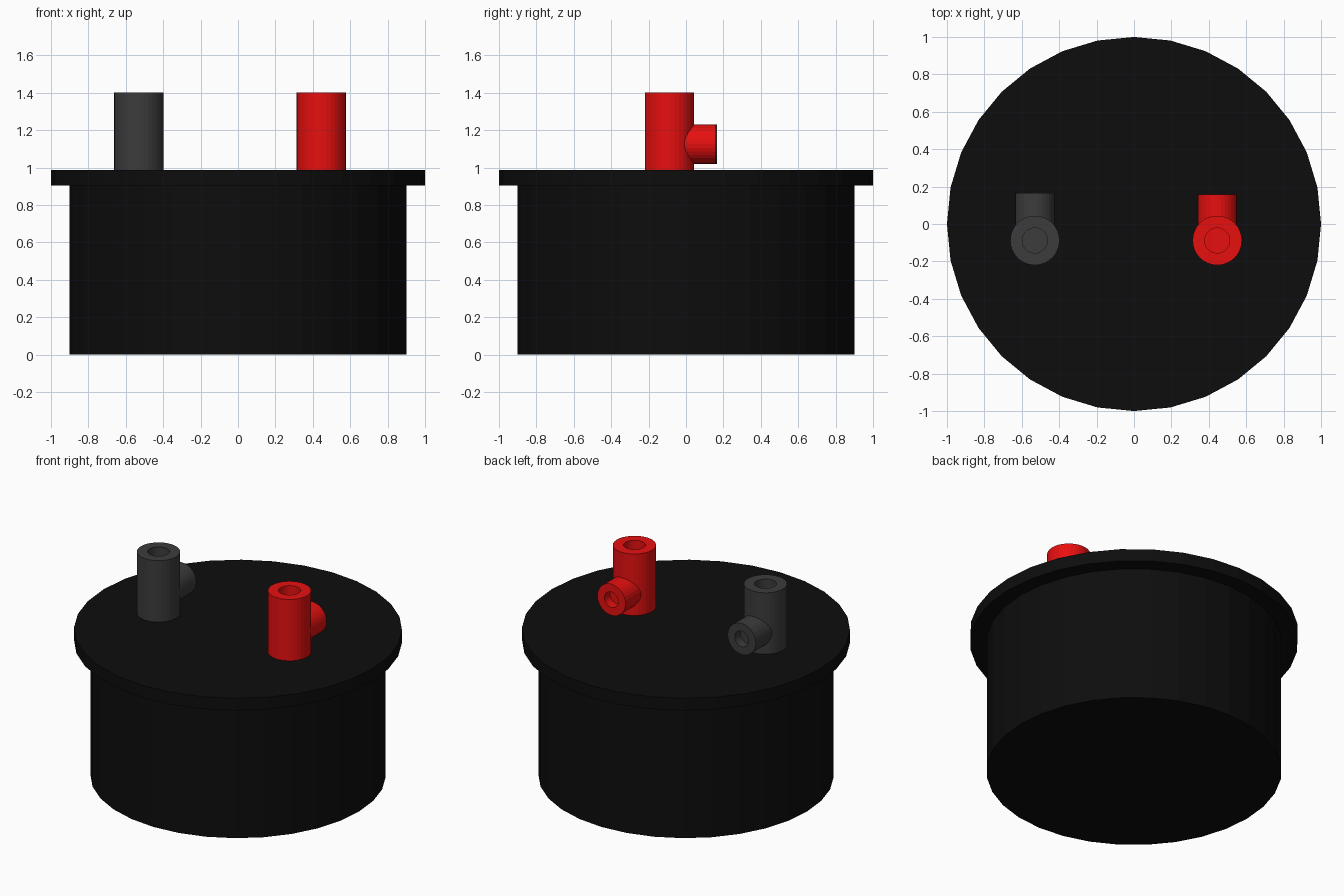
import bpy, bmesh, math
from mathutils import Matrix, Vector

if "Cube" in bpy.data.objects:
    bpy.data.objects.remove(bpy.data.objects["Cube"])


def material(name, rgb):
    m = bpy.data.materials.new(name)
    m.diffuse_color = (*rgb, 1)
    m.use_nodes = True
    m.node_tree.nodes["Principled BSDF"].inputs["Base Color"].default_value = m.diffuse_color
    return m


def lathe(name, profile, mat, origin=(0, 0, 0), axis='Z', sides=32):
    """Revolve (radius, height) points, capping both ends, along Z or +Y."""
    bm = bmesh.new()
    rings = [[bm.verts.new((r * math.cos(2 * math.pi * i / sides),
                            r * math.sin(2 * math.pi * i / sides), h))
              for i in range(sides)] for r, h in profile]
    for a, b in zip(rings, rings[1:]):
        for i in range(sides):
            j = (i + 1) % sides
            bm.faces.new((a[i], a[j], b[j], b[i]))
    bm.faces.new(rings[0][::-1])
    bm.faces.new(rings[-1])
    if axis == 'Y':
        bm.transform(Matrix.Rotation(-math.pi / 2, 4, 'X'))
    bm.transform(Matrix.Translation(Vector(origin)))
    bmesh.ops.recalc_face_normals(bm, faces=bm.faces[:])
    me = bpy.data.meshes.new(name)
    bm.to_mesh(me)
    bm.free()
    me.materials.append(mat)
    ob = bpy.data.objects.new(name, me)
    bpy.context.collection.objects.link(ob)
    return ob


def socket(radius, start, end, hole, depth):
    """Profile of a cylinder with a blind hole in its far end."""
    return [(radius, start), (radius, end), (hole, end), (hole, end - depth)]


black = material("black", (0.004, 0.004, 0.004))
grey = material("dark_grey", (0.045, 0.045, 0.045))
red = material("red", (0.8, 0.005, 0.005))

# Round housing and its overhanging lid
lathe("housing", [(0.9, 0), (0.9, 0.91)], black)
lathe("lid_flange", [(1.0, 0.905), (1.0, 0.987)], black)

# Two terminals, each an upright post with a side socket facing the back
for label, x, mat, reach in (("negative", -0.53, grey, 0.165),
                             ("positive", 0.445, red, 0.157)):
    lathe(label + "_post", socket(0.132, 0.98, 1.4, 0.067, 0.1),
          mat, (x, -0.088, 0))
    lathe(label + "_side_socket", socket(0.105, -0.05, reach, 0.052, 0.06),
          mat, (x, 0, 1.125), 'Y')
